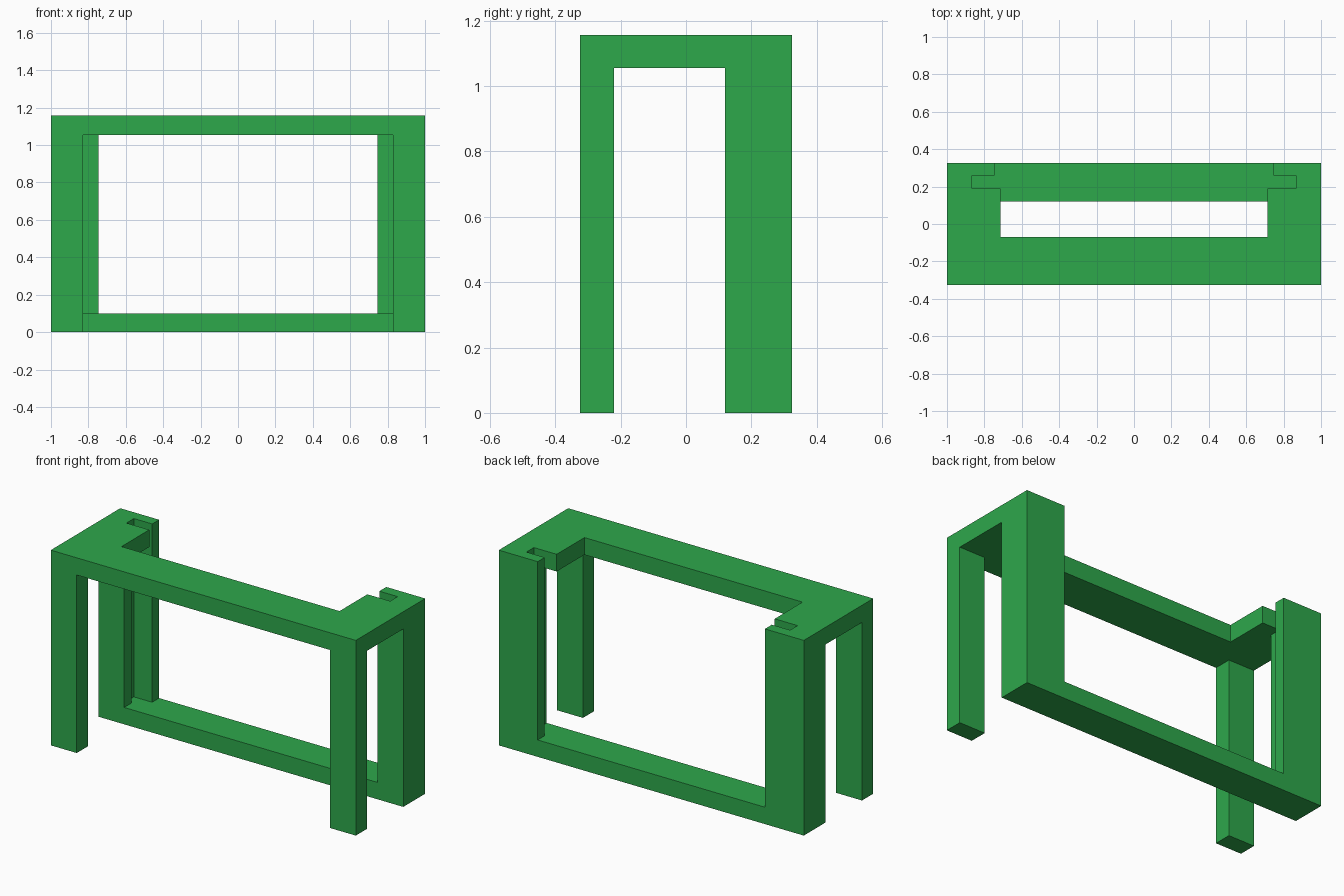
import bpy, bmesh

if "Cube" in bpy.data.objects:
    bpy.data.objects.remove(bpy.data.objects["Cube"])

green = bpy.data.materials.new("green")
green.diffuse_color = (0.027, 0.392, 0.071, 1.0)
green.use_nodes = True
green.node_tree.nodes["Principled BSDF"].inputs["Base Color"].default_value = green.diffuse_color


def extrude(name, outline, z0, z1):
    """Extrude a plan outline upward into a solid part."""
    bm = bmesh.new()
    face = bm.faces.new([bm.verts.new((x, y, z0)) for x, y in outline])
    top = bmesh.ops.extrude_face_region(bm, geom=[face])["geom"]
    bmesh.ops.translate(bm, vec=(0, 0, z1 - z0),
                        verts=[v for v in top if isinstance(v, bmesh.types.BMVert)])
    bmesh.ops.recalc_face_normals(bm, faces=bm.faces)
    mesh = bpy.data.meshes.new(name)
    bm.to_mesh(mesh)
    bm.free()
    mesh.materials.append(green)
    obj = bpy.data.objects.new(name, mesh)
    bpy.context.collection.objects.link(obj)


def rect(x0, x1, y0, y1):
    return [(x0, y0), (x1, y0), (x1, y1), (x0, y1)]


def flip(outline):
    return [(-x, y) for x, y in outline]


FRONT, BACK, POST_Y = -0.325, 0.325, 0.12
BAR, UNDER, TOP = 0.1, 1.055, 1.157

# U-shaped top plate, with tongues reaching back to the post grooves
half = [(1, FRONT), (1, POST_Y), (0.83, POST_Y), (0.83, 0.19),
        (0.715, 0.19), (0.715, -0.07)]
extrude("top_plate", half + flip(half)[::-1], UNDER, TOP)

# Bottom rail of the back frame
extrude("bottom_rail", rect(-1, 1, POST_Y, BACK), 0, BAR)

# Grooved back posts and plain front legs
post = [(1, POST_Y), (1, BACK), (0.745, BACK), (0.745, 0.26),
        (0.865, 0.26), (0.865, 0.19), (0.83, 0.19), (0.83, POST_Y)]
leg = rect(0.83, 1, FRONT, -0.22)
for side, shape in (("right", lambda o: o), ("left", flip)):
    extrude("back_post_" + side, shape(post), BAR, TOP)
    extrude("front_leg_" + side, shape(leg), 0, UNDER)
